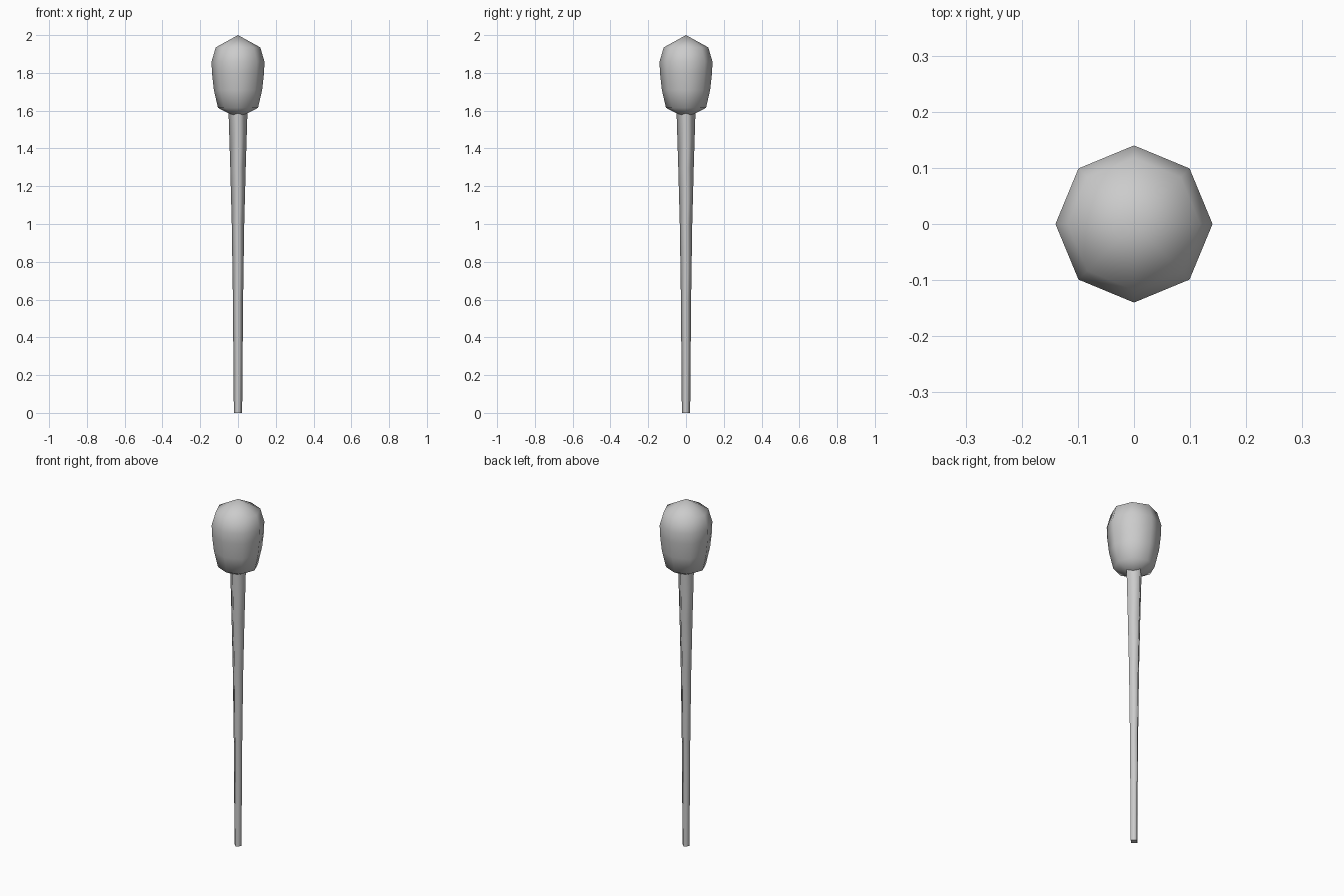
import bpy
import bmesh
from math import cos, sin, tau

cube = bpy.data.objects.get("Cube")
if cube:
    bpy.data.objects.remove(cube, do_unlink=True)

grey = bpy.data.materials.new("plain_grey")
grey.use_nodes = True
colour = (0.6, 0.6, 0.6, 1)
grey.diffuse_color = colour
grey.node_tree.nodes["Principled BSDF"].inputs["Base Color"].default_value = colour


def lathe(name, profile, sides):
    """Smooth faceted solid from (radius, height) pairs, bottom to top."""
    bm = bmesh.new()
    rings = []
    for r, z in profile:
        if r == 0:
            rings.append([bm.verts.new((0, 0, z))] * sides)
        else:
            rings.append([bm.verts.new((r * cos(tau * i / sides), r * sin(tau * i / sides), z))
                          for i in range(sides)])
    for low, high in zip(rings, rings[1:]):
        for i in range(sides):
            j = (i + 1) % sides
            corners = dict.fromkeys((low[i], low[j], high[j], high[i]))
            bm.faces.new(list(corners)).smooth = True
    # Flat caps on open ends
    for ring in (rings[0], rings[-1]):
        if len(set(ring)) > 1:
            bm.faces.new(ring).smooth = False
    bmesh.ops.recalc_face_normals(bm, faces=bm.faces)
    mesh = bpy.data.meshes.new(name)
    bm.to_mesh(mesh)
    bm.free()
    mesh.materials.append(grey)
    obj = bpy.data.objects.new(name, mesh)
    bpy.context.collection.objects.link(obj)
    return obj


# Four-sided tapering shaft, its top buried in the head
lathe("shaft", [(0.022, 0), (0.027, 0.6), (0.033, 1.0), (0.041, 1.3), (0.051, 1.62)], 4)

# Eight-sided bulbous head
lathe("head", [(0, 1.56), (0.106, 1.615), (0.128, 1.71), (0.138, 1.8),
               (0.14, 1.86), (0.118, 1.935), (0, 2.0)], 8)
